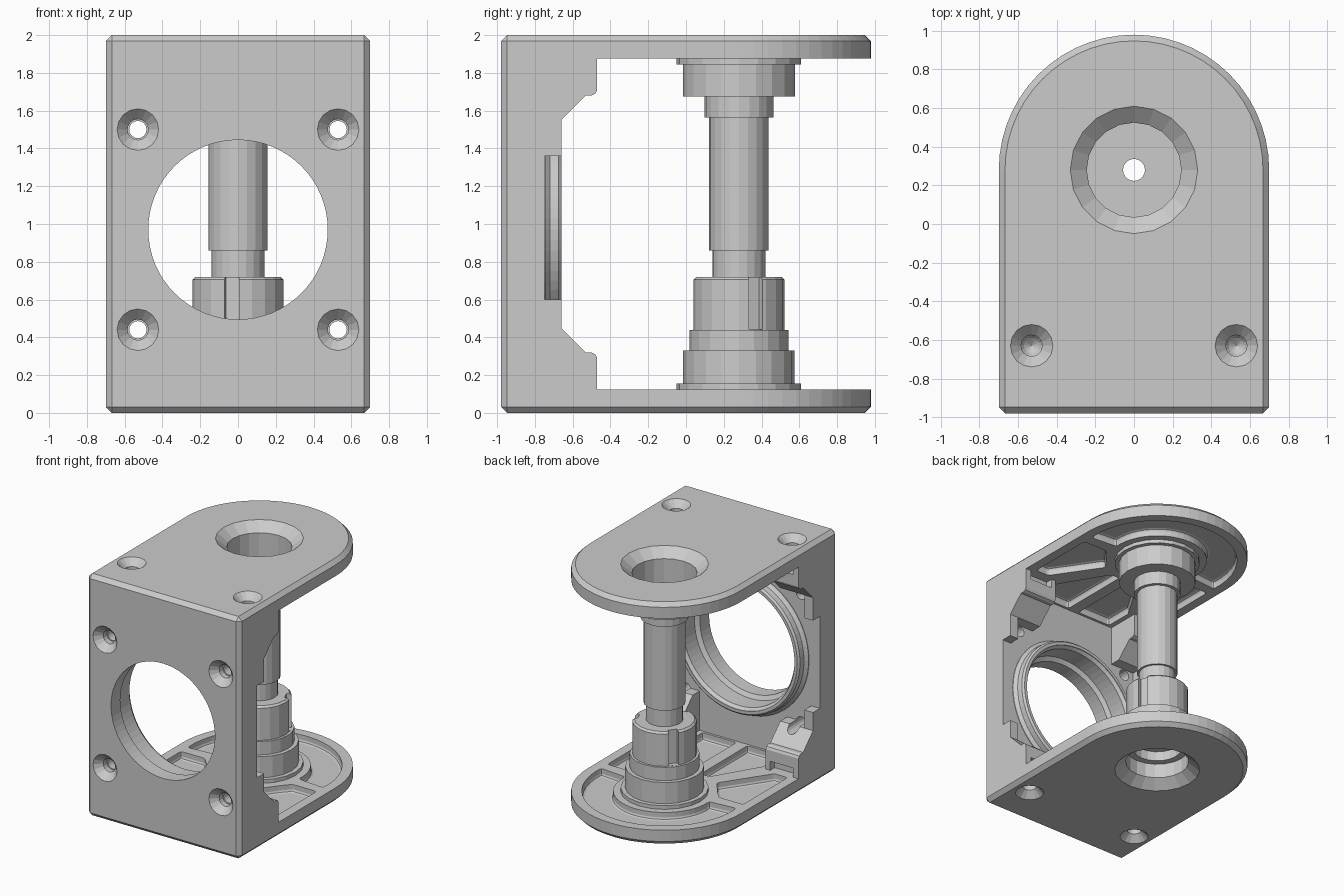
import bpy, bmesh
from math import pi, sin, cos, radians
from mathutils import Matrix, Vector

if "Cube" in bpy.data.objects:
    bpy.data.objects.remove(bpy.data.objects["Cube"])

CY = 0.28  # y position of the spindle axis


def to_object(name, bm):
    bmesh.ops.remove_doubles(bm, verts=bm.verts, dist=1e-5)
    bmesh.ops.recalc_face_normals(bm, faces=bm.faces)
    me = bpy.data.meshes.new(name)
    bm.to_mesh(me)
    bm.free()
    ob = bpy.data.objects.new(name, me)
    bpy.context.collection.objects.link(ob)
    return ob


def lathe(name, profile, segs, matrix=Matrix()):
    """Spin (radius, z) points about local z, then place with matrix."""
    bm = bmesh.new()
    vs = [bm.verts.new((r, 0, z)) for r, z in profile]
    es = [bm.edges.new(p) for p in zip(vs, vs[1:])]
    bmesh.ops.spin(bm, geom=vs + es, cent=(0, 0, 0), axis=(0, 0, 1),
                   angle=2 * pi, steps=segs, use_merge=True)
    bmesh.ops.transform(bm, matrix=matrix, verts=bm.verts)
    return to_object(name, bm)


def prism(name, pts, a, b, axis='z'):
    """Extrude (x, y) points along z, or (y, z) points along x."""
    place = (lambda p, h: (p[0], p[1], h)) if axis == 'z' else (lambda p, h: (h, p[0], p[1]))
    bm = bmesh.new()
    lo = [bm.verts.new(place(p, a)) for p in pts]
    hi = [bm.verts.new(place(p, b)) for p in pts]
    bm.faces.new(lo)
    bm.faces.new(hi)
    for i in range(len(pts)):
        j = (i + 1) % len(pts)
        bm.faces.new((lo[i], lo[j], hi[j], hi[i]))
    return to_object(name, bm)


def rect(x0, y0, x1, y1):
    return [(x0, y0), (x1, y0), (x1, y1), (x0, y1)]


def apply(ob, mod):
    bpy.context.view_layer.objects.active = ob
    bpy.ops.object.modifier_apply(modifier=mod.name)


def bevel(ob, width, segs=1):
    m = ob.modifiers.new("bevel", 'BEVEL')
    m.width, m.segments, m.limit_method, m.angle_limit = width, segs, 'ANGLE', radians(35)
    apply(ob, m)
    return ob


def combine(ob, other, op='DIFFERENCE', keep=False):
    m = ob.modifiers.new("bool", 'BOOLEAN')
    m.operation, m.solver, m.object = op, 'EXACT', other
    apply(ob, m)
    if not keep:
        bpy.data.objects.remove(other)


def arc(r, a0, a1, n):
    return [(r * cos(radians(a0 + (a1 - a0) * i / n)),
             CY + r * sin(radians(a0 + (a1 - a0) * i / n))) for i in range(n + 1)]


AXIS = Matrix.Translation((0, CY, 0))
FORWARD = Matrix.Rotation(pi / 2, 4, 'X')  # local z points to the front
FLIP = Matrix.Translation((0, 0, 2)) @ Matrix.Scale(-1, 4, (0, 0, 1))

# C-shaped frame: rounded plan, chamfered, hollowed from the back
frame = prism("bracket_frame", arc(0.7, 0, 180, 28) + [(-0.7, -0.98), (0.7, -0.98)], 0, 2)
bevel(frame, 0.032)
combine(frame, prism("opening", rect(-1, -0.75, 1, 2), 0.125, 1.875))

# raised ring around the large front opening
ring_at = Matrix.Translation((0, 0, 0.97)) @ FORWARD
combine(frame, lathe("ring", [(0, .8), (.6, .8), (.6, .745), (.575, .72), (.57, .675),
                              (.555, .66), (0, .66)], 64, ring_at), 'UNION')

# corner blocks with sloped faces, and side rims
block = [(-.8, .06), (-.47, .06), (-.47, .29), (-.48, .31), (-.5, .32),
         (-.53, .32), (-.66, .45), (-.8, .45)]
rim = rect(-.8, .4, -.66, .6)
for sx in (-1, 1):
    for top in (False, True):
        for name, pts, inner in (("block", block, 0.4), ("rim", rim, 0.62)):
            p = [(y, 2 - z if top else z) for y, z in pts]
            if name == "rim" and top:
                p = rect(-.8, 1.36, -.66, 1.6)
            combine(frame, prism(name, p, sx * inner, sx * 0.7, 'x'), 'UNION')
        # small recess at the foot of each block
        z0, z1 = (1.80, 1.875) if top else (0.125, 0.20)
        combine(frame, prism("recess", rect(sx * .44, -.53, sx * .65, -.4), z0, z1))

# large front opening, stepped inside
combine(frame, lathe("front_bore", [(0, .5), (.53, .5), (.53, .665), (.51, .69), (.51, .84),
                                    (.475, .86), (.475, 1.1), (0, 1.1)], 64, ring_at))

# weight-saving pockets inside both plates
pocket_a = [(.05, -.12), (.13, -.12), (.36, -.5), (.36, -.73), (.05, -.73)]
pocket_b = [(.24, -.06), (.50, -.44), (.62, -.44), (.62, .14), (.40, .14), (.33, .06)]
pocket_c = arc(.62, -5, 185, 24) + arc(.385, 185, -5, 24)
for z0, z1 in ((0.065, 0.19), (1.935, 1.81)):
    combine(frame, bevel(prism("arc_pocket", pocket_c, z0, z1), 0.02, 2))
    for sx in (-1, 1):
        for pts in (pocket_a, pocket_b):
            # keep the blocks clear of the pockets
            p = [(sx * x, y) for x, y in pts]
            combine(frame, bevel(prism("pocket", p, z0, z1), 0.02, 2))

# countersunk screw holes, in the front and both plates
for sx in (-1, 1):
    for z in (0.44, 1.5):
        combine(frame, lathe("screw_hole", [(0, .45), (.046, .45), (.046, .88), (.055, .88), (.055, .925),
                                            (.13, 1.0), (0, 1.0)], 16,
                             Matrix.Translation((sx * .53, 0, z)) @ FORWARD))
    for flip in (Matrix(), FLIP):
        combine(frame, lathe("screw_hole", [(0, 1.77), (.04, 1.8), (.055, 1.82), (.055, 1.945),
                                            (.13, 2.02), (0, 2.02)], 16,
                             flip @ Matrix.Translation((sx * .53, -.63, 0))))

# stepped spindle between the plates
spindle = lathe("spindle", [(0, .125), (.33, .125), (.33, .155), (.295, .155), (.295, .33),
                            (.262, .33), (.262, .44), (.242, .44), (.242, .705), (.227, .72),
                            (.14, .72), (.14, .86), (.157, .86), (.157, 1.565), (.182, 1.565),
                            (.182, 1.675), (.297, 1.675), (.297, 1.845), (.33, 1.845),
                            (.33, 1.875), (0, 1.875)], 20, AXIS)

# three key slots in the spindle collar
for k in range(3):
    a = radians(22 + 120 * k)
    d, n = Vector((cos(a), sin(a))), Vector((-sin(a), cos(a)))
    pts = [Vector((0, CY)) + d * r + n * w for r, w in
           ((.2, -.035), (.3, -.045), (.3, .045), (.2, .035))]
    combine(spindle, prism("slot", pts, 0.441, 0.8))

# conical seats and bores through plates and spindle
bores = [lathe("top_bore", [(0, 1.73), (.245, 1.73), (.245, 1.93), (.33, 2.0), (.39, 2.05),
                            (0, 2.05)], 20, AXIS),
         lathe("bottom_bore", [(0, .50), (.13, .50), (.13, .27), (.19, .27), (.19, .19),
                               (.245, .19), (.245, .07), (.33, 0), (.39, -.05), (0, -.05)], 20, AXIS),
         lathe("centre_bore", [(0, .4), (.057, .4), (.057, 1.8), (0, 1.8)], 20, AXIS)]
for b in bores:
    combine(spindle, b, keep=True)
    if b.name != "centre_bore":
        combine(frame, b, keep=True)
    bpy.data.objects.remove(b)
